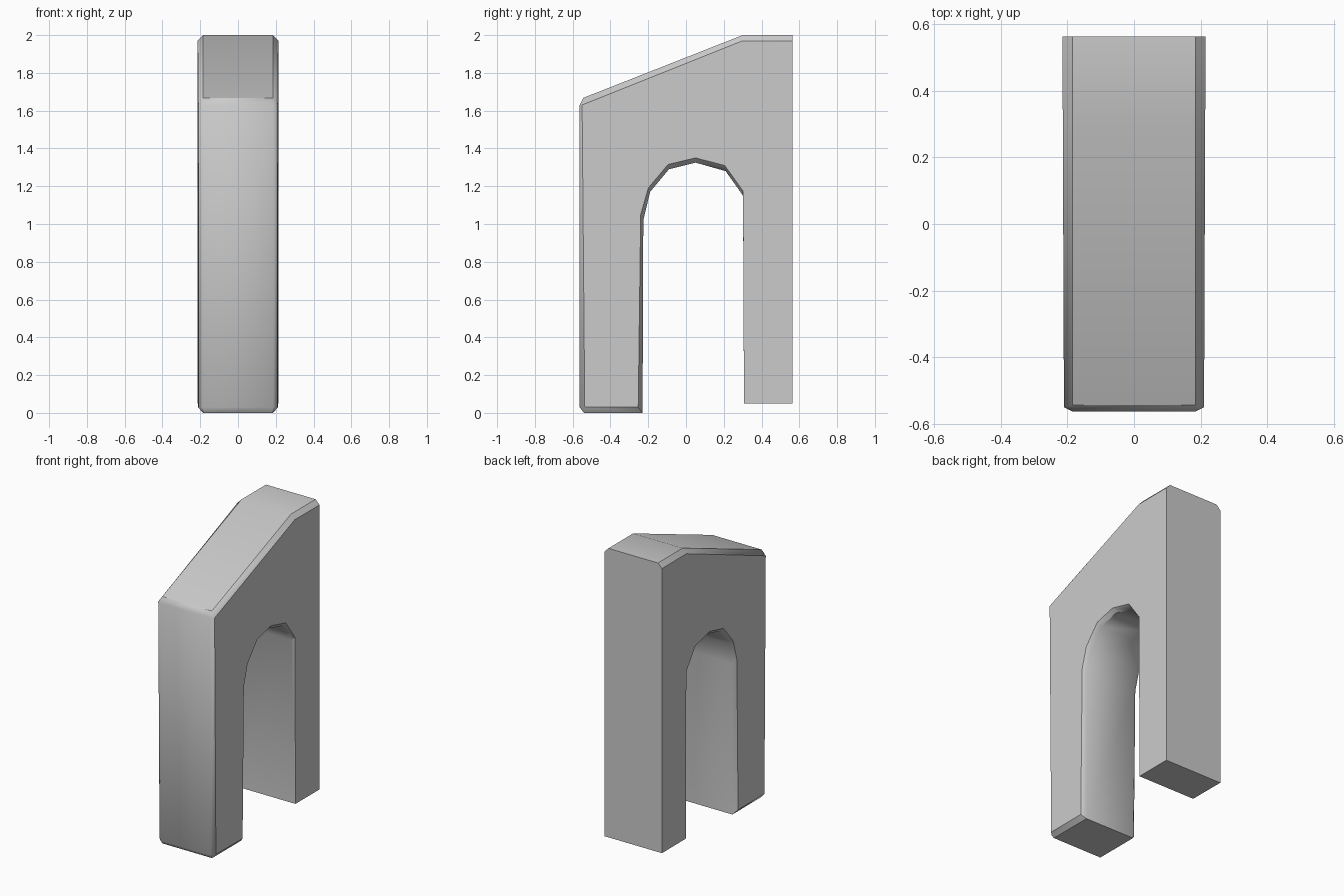
import bpy
import bmesh
import math

cube = bpy.data.objects.get("Cube")
if cube:
    bpy.data.objects.remove(cube, do_unlink=True)

# Plain stone colour
stone = bpy.data.materials.new("light grey stone")
stone.use_nodes = True
colour = (0.6, 0.6, 0.6, 1.0)
stone.diffuse_color = colour
stone.node_tree.nodes["Principled BSDF"].inputs["Base Color"].default_value = colour

# Side outline (y, z): core at full size, flank pulled in by the chamfer
core = [(-.54, 0), (-.563, .03), (-.563, 1.63), (-.543, 1.668),
        (.30, 2), (.563, 2), (.563, .05), (.307, .05), (.302, 1.15),
        (.21, 1.28), (.05, 1.325), (-.09, 1.29), (-.19, 1.17),
        (-.226, 1.02), (-.23, 0)]
flank = [(-.536, .03), (-.536, .03), (-.55, 1.63), (-.55, 1.63),
         (.30, 1.97), (.563, 1.97), (.563, .05), (.307, .05), (.302, 1.175),
         (.205, 1.31), (.05, 1.35), (-.095, 1.315), (-.20, 1.19),
         (-.24, 1.05), (-.253, .03)]


def flank_x(y):
    # The back leg is a touch wider than the front one
    return 0.2125 + 0.004 * y


# Loft flank, core, core, flank across the width
bm = bmesh.new()
rings = []
for side, outline, is_flank in ((-1, flank, True), (-1, core, False),
                                (1, core, False), (1, flank, True)):
    rings.append([bm.verts.new((side * (flank_x(y) if is_flank else 0.185), y, z))
                  for y, z in outline])

# On the straight back leg the core reaches out to the flank
back_leg = (6, 7)
for ring, side in ((rings[1], -1), (rings[2], 1)):
    for i in back_leg:
        ring[i].co.x = side * flank_x(ring[i].co.y)

count = len(core)
for a, b in zip(rings, rings[1:]):
    for i in range(count):
        j = (i + 1) % count
        bm.faces.new((a[i], a[j], b[j], b[i]))
bm.faces.new(rings[0])
bm.faces.new(rings[-1])
bmesh.ops.remove_doubles(bm, verts=bm.verts, dist=0.0005)
bmesh.ops.dissolve_degenerate(bm, edges=bm.edges, dist=0.0001)
bmesh.ops.recalc_face_normals(bm, faces=bm.faces)

mesh = bpy.data.meshes.new("arched_buttress")
bm.to_mesh(mesh)
bm.free()
mesh.materials.append(stone)
buttress = bpy.data.objects.new("arched_buttress", mesh)
bpy.context.collection.objects.link(buttress)

# Soft arch and slope, crisp chamfers
bpy.ops.object.select_all(action="DESELECT")
buttress.select_set(True)
bpy.context.view_layer.objects.active = buttress
bpy.ops.object.shade_smooth_by_angle(angle=math.radians(40))
